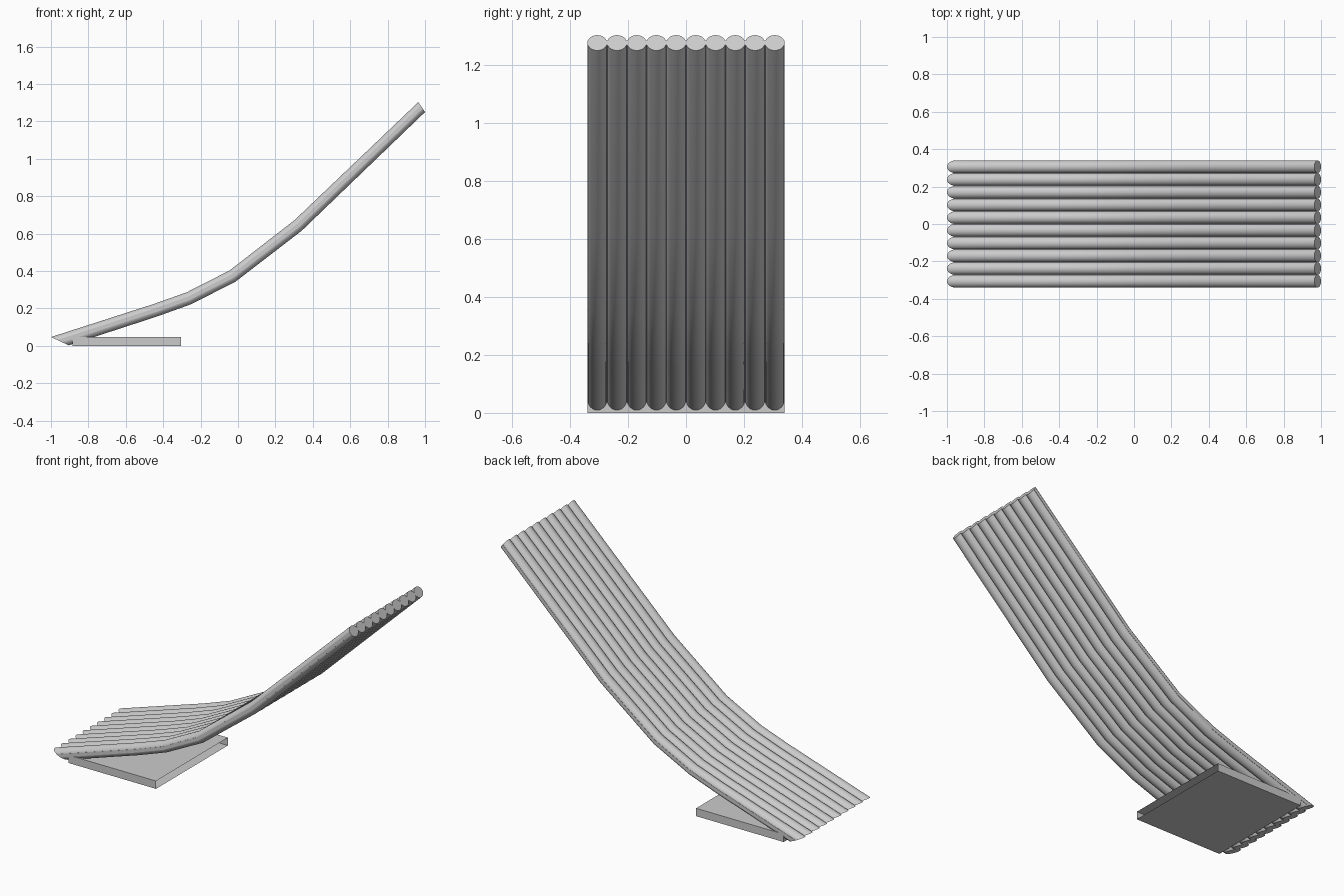
import bpy, bmesh, math
from mathutils import Vector

if "Cube" in bpy.data.objects:
    bpy.data.objects.remove(bpy.data.objects["Cube"])

# Side profile: top edge and bottom edge (x, z) at each bend station
STATIONS = [
    ((-1.0, 0.047), (-0.905, 0.003)),
    ((-0.45, 0.224), (-0.43, 0.158)),
    ((-0.275, 0.286), (-0.252, 0.222)),
    ((-0.045, 0.403), (-0.015, 0.342)),
    ((0.302, 0.672), (0.340, 0.615)),
    ((0.964, 1.303), (1.0, 1.25)),
]
COUNT, RADIUS, SEGS = 10, 0.034, 24


def sweep(name, section):
    """Sweep a (y, height -1..1) section through the bend stations."""
    bm = bmesh.new()
    rings = []
    for top, bottom in STATIONS:
        t = Vector((top[0], 0, top[1]))
        b = Vector((bottom[0], 0, bottom[1]))
        mid, half = (t + b) / 2, (t - b) / 2
        rings.append([bm.verts.new(mid + half * h + Vector((0, y, 0)))
                      for y, h in section])
    n = len(section)
    for r0, r1 in zip(rings, rings[1:]):
        for i in range(n):
            j = (i + 1) % n
            bm.faces.new((r0[i], r0[j], r1[j], r1[i]))
    bm.faces.new(rings[0])
    bm.faces.new(rings[-1])
    return finish(name, bm, True)


def finish(name, bm, smooth=False):
    bmesh.ops.recalc_face_normals(bm, faces=bm.faces)
    mesh = bpy.data.meshes.new(name)
    bm.to_mesh(mesh)
    bm.free()
    obj = bpy.data.objects.new(name, mesh)
    bpy.context.collection.objects.link(obj)
    if smooth:
        bpy.ops.object.select_all(action='DESELECT')
        obj.select_set(True)
        bpy.context.view_layer.objects.active = obj
        bpy.ops.object.shade_smooth_by_angle(angle=math.radians(30))
    return obj


# Row of bent rods
for k in range(COUNT):
    y0 = (k - (COUNT - 1) / 2) * 2 * RADIUS
    circle = [(y0 + RADIUS * math.cos(a), math.sin(a))
              for a in (2 * math.pi * i / SEGS for i in range(SEGS))]
    sweep(f"rod_{k + 1}", circle)

# Thin web joining the rods
w = COUNT * RADIUS
sweep("web_sheet", [(-w, -0.28), (w, -0.28), (w, 0.28), (-w, 0.28)])

# Thin-walled base, open at its right end
bm = bmesh.new()
bmesh.ops.create_cube(bm, size=1)
for v in bm.verts:
    v.co = Vector((-0.595 + v.co.x * 0.58, v.co.y * 2 * w, 0.0235 + v.co.z * 0.047))
bmesh.ops.recalc_face_normals(bm, faces=bm.faces)
bmesh.ops.delete(bm, geom=[f for f in bm.faces if f.normal.x > 0.9], context='FACES_ONLY')
finish("base_box", bm)
